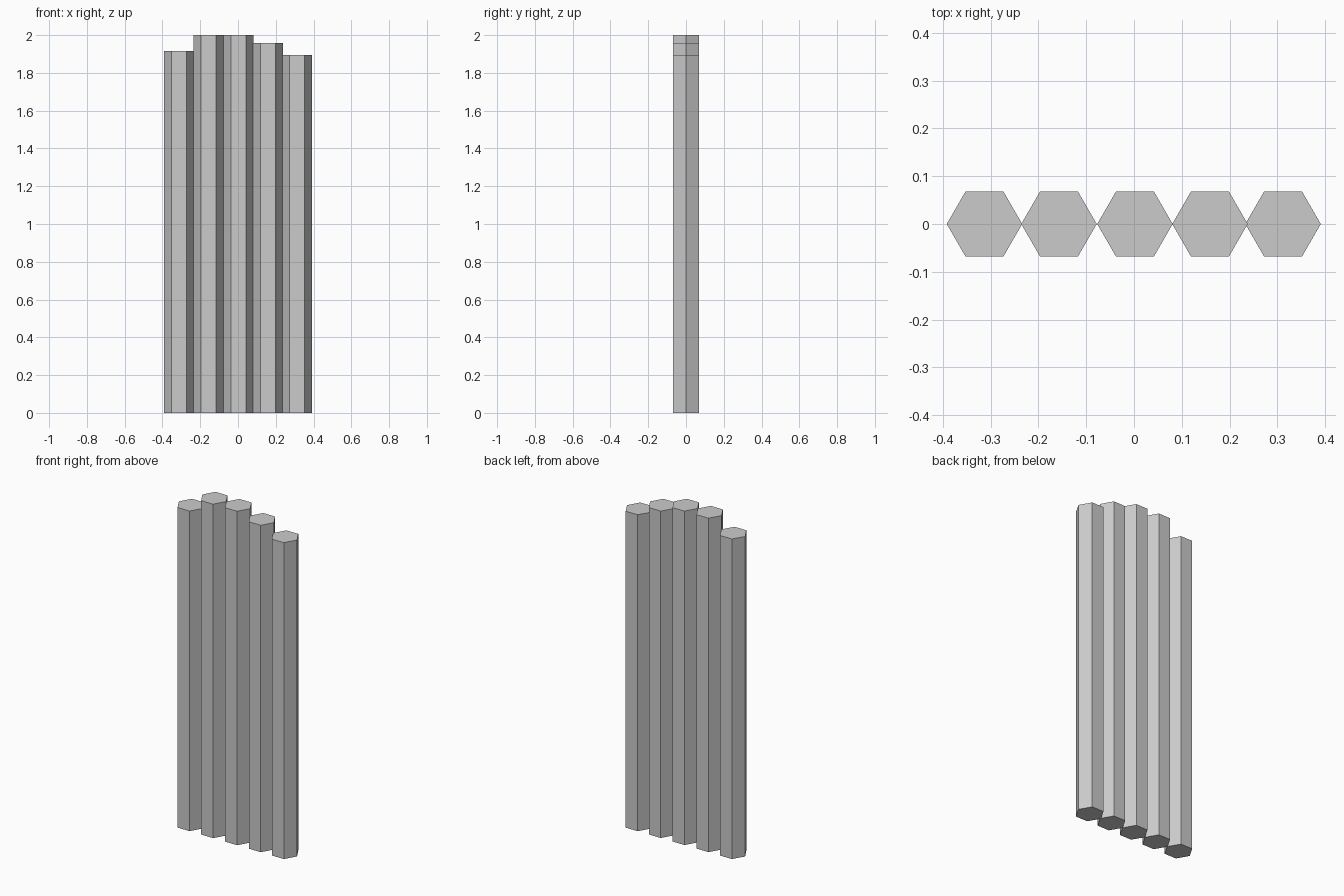
import bpy

cube = bpy.data.objects.get("Cube")
if cube:
    bpy.data.objects.remove(cube, do_unlink=True)

# Single stone grey for every column
grey = bpy.data.materials.new("light_grey")
grey.use_nodes = True
colour = (0.6, 0.6, 0.6, 1.0)
grey.diffuse_color = colour
grey.node_tree.nodes["Principled BSDF"].inputs["Base Color"].default_value = colour

RADIUS = 0.079


def hex_column(name, x, height):
    """Flat-shaded hexagonal prism with corners pointing along x."""
    bpy.ops.mesh.primitive_cylinder_add(
        vertices=6, radius=RADIUS, depth=height, location=(x, 0, height / 2))
    column = bpy.context.object
    column.name = name
    # Quarter turn puts the corners on the x axis
    column.rotation_euler.z = 1.5707963
    column.data.materials.append(grey)


# Row of columns from the model's right to its left, as (centre, height)
columns = [(-0.313, 1.917), (-0.157, 2.0), (0.002, 2.0), (0.159, 1.958), (0.312, 1.895)]
for number, (x, height) in enumerate(columns, 1):
    hex_column(f"hexagonal_column_{number}", x, height)
